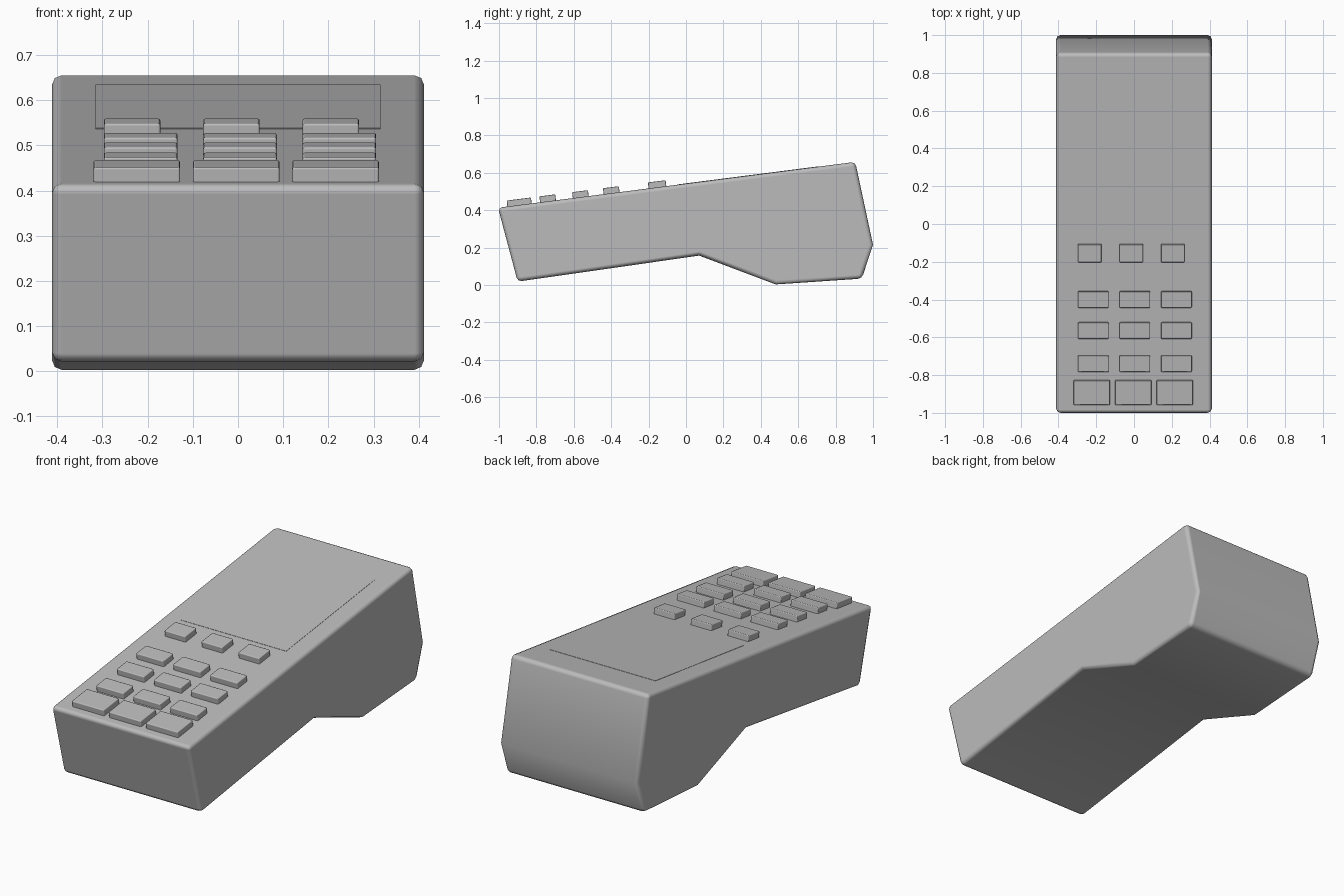
import bpy
import bmesh
import math
from mathutils import Matrix

cube = bpy.data.objects.get("Cube")
if cube:
    bpy.data.objects.remove(cube, do_unlink=True)

# One plain grey for the whole device
grey = bpy.data.materials.new("plain_grey")
grey.use_nodes = True
COLOUR = (0.5, 0.5, 0.5, 1)
grey.diffuse_color = COLOUR
grey.node_tree.nodes["Principled BSDF"].inputs["Base Color"].default_value = COLOUR

# Side outline (y, z) of the casing, starting at the top front edge
OUTLINE = [(-1.005, 0.413), (-0.9, 0.018), (0.07, 0.157), (0.48, 0.003),
           (0.94, 0.034), (1.0, 0.215), (0.905, 0.658)]
HALF_WIDTH = 0.412
FRONT, BACK = OUTLINE[0], OUTLINE[-1]
SLOPE = (BACK[1] - FRONT[1]) / (BACK[0] - FRONT[0])
TILT = math.atan(SLOPE)


def finish(name, bm, bevel, angle):
    """Turn a bmesh into a bevelled, smooth shaded object."""
    bmesh.ops.recalc_face_normals(bm, faces=bm.faces)
    mesh = bpy.data.meshes.new(name)
    bm.to_mesh(mesh)
    bm.free()
    mesh.materials.append(grey)
    obj = bpy.data.objects.new(name, mesh)
    bpy.context.collection.objects.link(obj)
    if bevel:
        mod = obj.modifiers.new("soft_edges", "BEVEL")
        mod.width = bevel
        mod.segments = 2
        mod.limit_method = "ANGLE"
        mod.angle_limit = math.radians(40)
        mod.harden_normals = True
    bpy.ops.object.select_all(action="DESELECT")
    obj.select_set(True)
    bpy.context.view_layer.objects.active = obj
    bpy.ops.object.shade_smooth_by_angle(angle=math.radians(angle))
    return obj


def slab(name, x0, x1, y0, y1, rise, sink, bevel):
    """Box lying on the sloping top face, rising above and sinking below it."""
    y = (y0 + y1) / 2
    z = FRONT[1] + SLOPE * (y - FRONT[0])
    bm = bmesh.new()
    bmesh.ops.create_cube(bm, size=1)
    size = Matrix.Diagonal((x1 - x0, (y1 - y0) / math.cos(TILT), rise + sink, 1))
    bm.transform(Matrix.Translation(((x0 + x1) / 2, y, z))
                 @ Matrix.Rotation(TILT, 4, "X")
                 @ Matrix.Translation((0, 0, (rise - sink) / 2)) @ size)
    return finish(name, bm, bevel, 35)


# Casing: outline extruded across the width
bm = bmesh.new()
side = bm.faces.new([bm.verts.new((-HALF_WIDTH, y, z)) for y, z in OUTLINE])
extruded = bmesh.ops.extrude_face_region(bm, geom=[side])["geom"]
bmesh.ops.translate(bm, vec=(2 * HALF_WIDTH, 0, 0),
                    verts=[v for v in extruded if isinstance(v, bmesh.types.BMVert)])
finish("casing", bm, 0.022, 40)

# Screen: nearly flush plate
slab("screen", -0.315, 0.315, -0.04, 0.71, 0.0015, 0.005, 0)

# Keys: rows of (front y, back y, left edge of first key, key width)
ROWS = [("function_key", -0.2, -0.105, -0.297, 0.125),
        ("upper_key", -0.44, -0.355, -0.297, 0.163),
        ("middle_key", -0.605, -0.52, -0.297, 0.163),
        ("lower_key", -0.78, -0.695, -0.297, 0.163),
        ("command_key", -0.955, -0.825, -0.32, 0.192)]
for name, y0, y1, x, width in ROWS:
    for column in range(3):
        x0 = x + 0.22 * column
        slab(f"{name}_{column + 1}", x0, x0 + width, y0, y1, 0.032, 0.01, 0.005)
